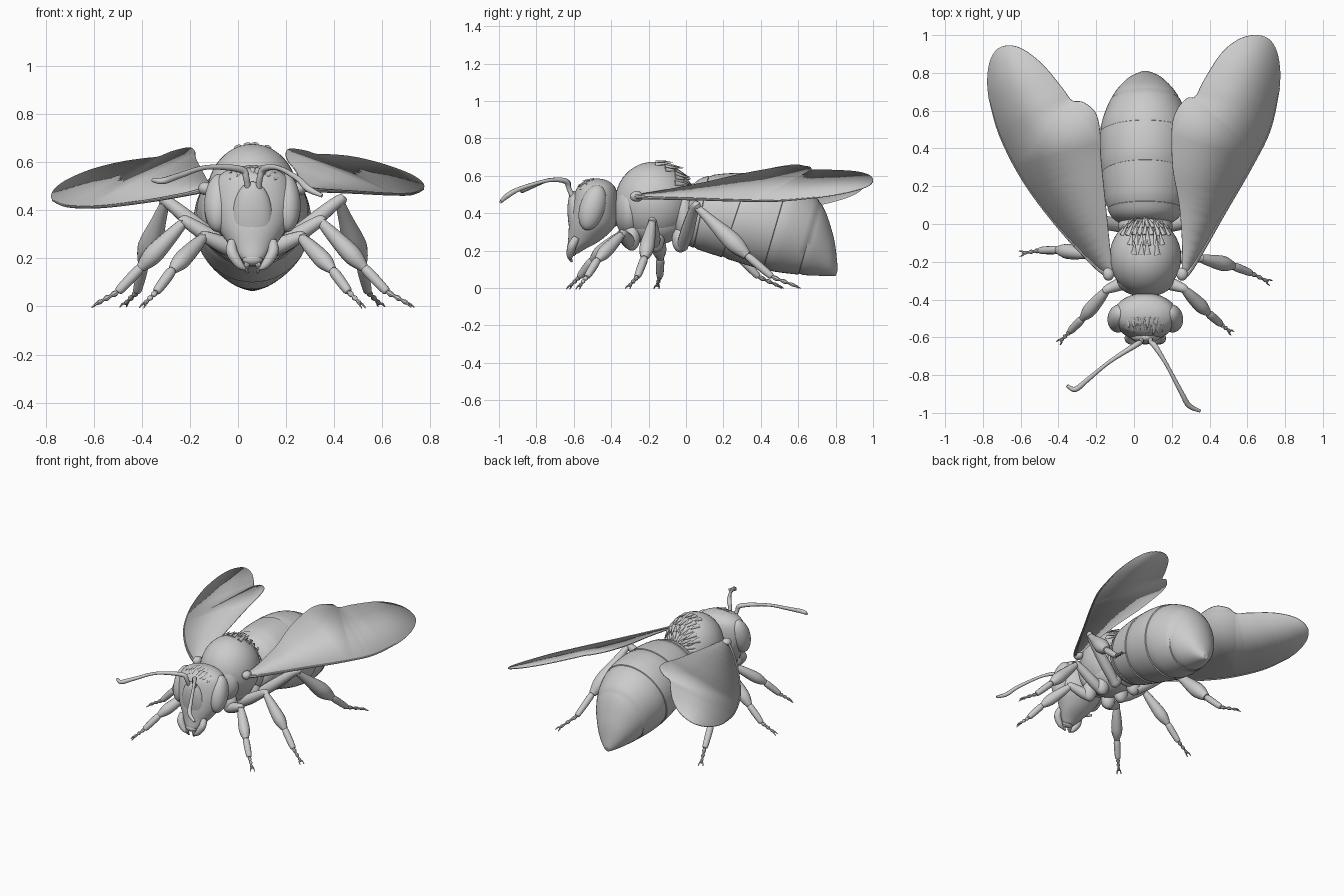
import bpy, bmesh, math, random
from mathutils import Vector, Matrix

if "Cube" in bpy.data.objects:
    bpy.data.objects.remove(bpy.data.objects["Cube"])

random.seed(4)
CX = 0.06  # body axis


def finish(name, bm, angle=40):
    bmesh.ops.recalc_face_normals(bm, faces=bm.faces)
    me = bpy.data.meshes.new(name)
    bm.to_mesh(me)
    bm.free()
    ob = bpy.data.objects.new(name, me)
    bpy.context.collection.objects.link(ob)
    bpy.ops.object.select_all(action='DESELECT')
    ob.select_set(True)
    bpy.context.view_layer.objects.active = ob
    bpy.ops.object.shade_smooth_by_angle(angle=math.radians(angle))
    return ob


def spline(p, n=6, closed=False):
    """Catmull-Rom samples through points."""
    p = [Vector(q) for q in p]
    m, out = len(p), []
    get = (lambda i: p[i % m]) if closed else (lambda i: p[max(0, min(m - 1, i))])
    for i in range(m if closed else m - 1):
        a, b, c, d = (get(i + k) for k in (-1, 0, 1, 2))
        for k in range(n):
            t = k / n
            out.append(0.5 * (2 * b + (c - a) * t + (2 * a - 5 * b + 4 * c - d) * t * t
                              + (3 * b - a - 3 * c + d) * t ** 3))
    return out if closed else out + [p[-1]]


def skin(name, rings):
    bm = bmesh.new()
    vs = [[bm.verts.new(c) for c in r] for r in rings]
    for a, b in zip(vs, vs[1:]):
        for i in range(len(a)):
            j = (i + 1) % len(a)
            bm.faces.new((a[i], a[j], b[j], b[i]))
    bm.faces.new(vs[0])
    bm.faces.new(vs[-1])
    return finish(name, bm)


def ring(c, u, v, n):
    return [c + u * math.cos(2 * math.pi * i / n) + v * math.sin(2 * math.pi * i / n) for i in range(n)]


def tube(name, pts, radii, n=12, sub=5):
    """Round tube with a varying radius."""
    path, rad = spline(pts, sub), [v.x for v in spline([(r, 0, 0) for r in radii], sub)]
    rings = []
    for i, c in enumerate(path):
        d = (path[min(i + 1, len(path) - 1)] - path[max(i - 1, 0)]).normalized()
        q = d.to_track_quat('Z', 'Y')
        r = max(rad[i], 0.001)
        rings.append(ring(c, q @ Vector((r, 0, 0)), q @ Vector((0, r, 0)), n))
    return skin(name, rings)


def ball(name, loc, rad, tilt=0, yaw=0):
    bm = bmesh.new()
    m = Matrix.Translation(loc) @ Matrix.Rotation(yaw, 4, 'Z') @ Matrix.Rotation(tilt, 4, 'X') @ Matrix.Diagonal((*rad, 1))
    bmesh.ops.create_uvsphere(bm, u_segments=36, v_segments=24, radius=1, matrix=m)
    return finish(name, bm)


# abdomen: tilted rings (top y, z, bottom y, z, half width), stepped at the plate seams
ab = [(0, .42, -.01, .32, .04), (.03, .54, -.01, .25, .14), (.12, .60, .04, .215, .2),
      (.34, .615, .19, .165, .232), (.55, .58, .41, .1, .242), (.71, .47, .60, .072, .185),
      (.785, .29, .74, .065, .10), (.81, .12, .795, .065, .028), (.808, .09, .802, .07, .006)]
tops = spline([(CX, a[0], a[1]) for a in ab])
bots = spline([(CX, a[2], a[3]) for a in ab])
wid = spline([(a[4], 0, 0) for a in ab])
rings = []
for i, (t, b, w) in enumerate(zip(tops, bots, wid)):
    c, up, side = (t + b) / 2, (t - b) / 2, Vector((max(w.x, .004), 0, 0))
    rings.append(ring(c, side, up, 48))
    if i in (12, 18, 24, 30):
        rings.append(ring(c + Vector((0, .003, 0)), side * .975, up * .975, 48))
skin("abdomen", rings)

# thorax, waist and neck
ball("thorax", (CX, -.175, .46), (.19, .205, .215))
ball("thorax_underside", (CX, -.17, .36), (.15, .17, .13))
ball("waist", (CX, -.01, .39), (.145, .075, .165))
ball("neck", (CX, -.38, .41), (.06, .06, .08))
ball("collar", (CX, -.30, .42), (.15, .085, .15))

# head: horizontal rings (z, centre y, half width, half depth)
hd = [(.585, -.475, .02, .012), (.572, -.475, .09, .06), (.53, -.48, .15, .105), (.44, -.487, .172, .122),
      (.34, -.50, .15, .125), (.26, -.54, .10, .09), (.205, -.59, .055, .045), (.185, -.60, .03, .025)]
dims = spline([(a[1], a[2], a[3]) for a in hd])
hz = spline([(a[0], 0, 0) for a in hd])
skin("head", [ring(Vector((CX, d.x, z.x)), Vector((d.y, 0, 0)), Vector((0, d.z, 0)), 40) for d, z in zip(dims, hz)])
ball("face_plate", (CX, -.585, .36), (.085, .045, .16), .12)
ball("lip", (CX, -.61, .195), (.042, .028, .025))

# antennae
tube("antenna_left", [(.045, -.59, .45), (.035, -.625, .53), (.01, -.64, .57), (-.13, -.73, .578), (-.24, -.82, .545),
                      (-.31, -.875, .522), (-.355, -.855, .525)], [.014, .013, .015, .01, .012, .014, .008], 10)
tube("antenna_right", [(.085, -.59, .45), (.09, -.625, .53), (.11, -.645, .572), (.17, -.74, .575), (.25, -.89, .53),
                       (.29, -.96, .49), (.35, -.99, .46)], [.014, .013, .015, .01, .012, .014, .008], 10)


def leg(name, s, femur, tibia, tarsus, foot, dy, fat):
    """Leg from stations (distance from axis, y, z); dy shifts the foot along y."""
    pts = [femur[0], femur[1], tibia, tarsus, foot]
    hip, knee, shin, ankle, toe = [Vector((CX + s * p[0], p[1] + dy * k, p[2]))
                                   for p, k in zip(pts, (0, .1, .55, .8, 1))]
    tube(name + "_femur", [hip, hip.lerp(knee, .4), knee, knee.lerp(shin, .06)], [.03, .036, .024, .016])
    tube(name + "_tibia", [knee, knee.lerp(shin, .3), knee.lerp(shin, .75), shin.lerp(ankle, .05)],
         [.018, .03, fat, fat * .5])
    tube(name + "_tarsus", [shin, shin.lerp(ankle, .2), ankle.lerp(shin, .1), ankle], [.013, .022, .019, .01])
    beads = [ankle.lerp(toe, k / 6) for k in range(7)]
    tube(name + "_foot", beads, [.008, .013, .007, .012, .006, .010, .005], 8, 4)
    d = (toe - ankle).normalized()
    for k in (-1, 1):
        w = Vector((-d.y, d.x, 0)) * k
        tube(name + "_claw", [toe - d * .01, toe + w * .012, toe + w * .016 + d * .02 - Vector((0, 0, .005))],
             [.006, .005, .002], 6, 3)


for s, side in ((-1, "left"), (1, "right")):
    leg("front_leg_" + side, s, [(.06, -.29, .23), (.2, -.34, .29)], (.33, -.47, .155), (.4, -.53, .06),
        (.45, -.57, .01), -.05 if s < 0 else 0, .036)
    leg("middle_leg_" + side, s, [(.07, -.17, .22), (.28, -.18, .355)], (.46, -.22, .165), (.56, -.26, .06),
        (.65, -.305, .01), .15 if s < 0 else 0, .04)
    leg("hind_leg_" + side, s, [(.09, -.02, .22), (.36, .05, .44)], (.45, .32, .18), (.48, .46, .06),
        (.53, .59, .01), -.09 if s < 0 else 0, .05)
    for k, (y, z) in enumerate(((-.29, .27), (-.16, .26), (-.03, .26))):
        ball(f"hip_{k}_{side}", (CX + s * .08, y, z), (.05, .045, .07))
    ball("eye_" + side, (CX + s * .14, -.5, .43), (.06, .068, .125), -.3, s * .15)
    ball("wing_root_" + side, (CX + s * .195, -.265, .49), (.03, .035, .028))
    tube("mandible_" + side, [(CX + s * .085, -.585, .27), (CX + s * .085, -.61, .225), (CX + s * .055, -.62, .175),
                              (CX + s * .03, -.62, .155)], [.018, .024, .018, .006])
    tube("mouth_feeler_" + side, [(CX + s * .018, -.61, .2), (CX + s * .025, -.62, .165), (CX + s * .02, -.61, .14)],
         [.012, .012, .006], 8)


# wings: outline in plan, lifted onto a sloping plane
def wing(side, outline, a, b):
    x0, y0 = outline[0]

    def lift(v):
        return Vector((v.x, v.y, .49 + a * abs(v.x - x0) * (1 if abs(v.x) > abs(x0) else -1) + b * (v.y - y0)))
    edge = [lift(v) for v in spline([(x, y, 0) for x, y in outline], 6, True)]
    bm = bmesh.new()
    bm.faces.new([bm.verts.new(v) for v in edge])
    bmesh.ops.triangulate(bm, faces=bm.faces)
    ob = finish("wing_" + side, bm)
    mod = ob.modifiers.new("thickness", 'SOLIDIFY')
    mod.thickness, mod.offset = .006, 0
    tube("wing_front_vein_" + side, [lift(Vector((x, y, 0))) for x, y in outline[:6]],
         [.014, .009, .007, .006, .005, .003], 8)


wing("right", [(.275, -.27), (.33, -.2), (.48, .06), (.62, .3), (.72, .5), (.77, .72), (.765, .88), (.72, .975),
               (.64, 1.0), (.55, .975), (.46, .9), (.37, .76), (.325, .675), (.28, .665), (.225, .6), (.2, .5),
               (.205, .3), (.24, .1), (.255, -.1), (.255, -.24)], -.343, .168)
wing("left", [(-.13, -.27), (-.2, -.23), (-.39, -.03), (-.58, .22), (-.71, .47), (-.77, .68), (-.77, .83), (-.73, .92),
              (-.66, .945), (-.58, .92), (-.48, .84), (-.38, .72), (-.33, .655), (-.27, .645), (-.205, .59), (-.18, .49),
              (-.175, .35), (-.15, .1), (-.13, -.1), (-.115, -.24)], -.424, .233)


# fur: flattened cones lying back over an ellipsoid
def fur(name, centre, rad, rows, length, lift, way=1):
    bm = bmesh.new()
    for y, spread, n in rows:
        k = math.sqrt(max(0, 1 - y * y))
        for i in range(n):
            th = spread * (2 * i / (n - 1) - 1) + random.uniform(-.05, .05)
            nrm = Vector((k * math.sin(th), y, k * math.cos(th)))
            p = Vector(centre) + Vector([c * r for c, r in zip(nrm, rad)])
            nrm = Vector([c / r for c, r in zip(nrm, rad)]).normalized()
            tan = Vector((-.35 * math.sin(th), way, 0))
            tan = (tan - nrm * tan.dot(nrm)).normalized()
            d = (tan + nrm * lift).normalized()
            ln = length * random.uniform(.75, 1.25)
            xa = d.cross(nrm).normalized()
            rot = Matrix((xa, d.cross(xa), d)).transposed().to_4x4()
            m = Matrix.Translation(p + d * ln * .4) @ rot @ Matrix.Diagonal((1, .6, 1, 1))
            bmesh.ops.create_cone(bm, cap_ends=True, segments=8, radius1=.017, radius2=.001, depth=ln, matrix=m)
    finish(name, bm, 60)


fur("thorax_fur", (CX, -.175, .46), (.19, .205, .215),
    [(.1, .3, 4), (.35, .5, 6), (.6, .9, 9), (.78, 1.3, 12), (.9, 1.5, 11)], .085, .18)
fur("head_fur", (CX, -.48, .46), (.17, .12, .12), [(-.15, .6, 8), (-.45, .75, 9)], .05, .1, -1)
